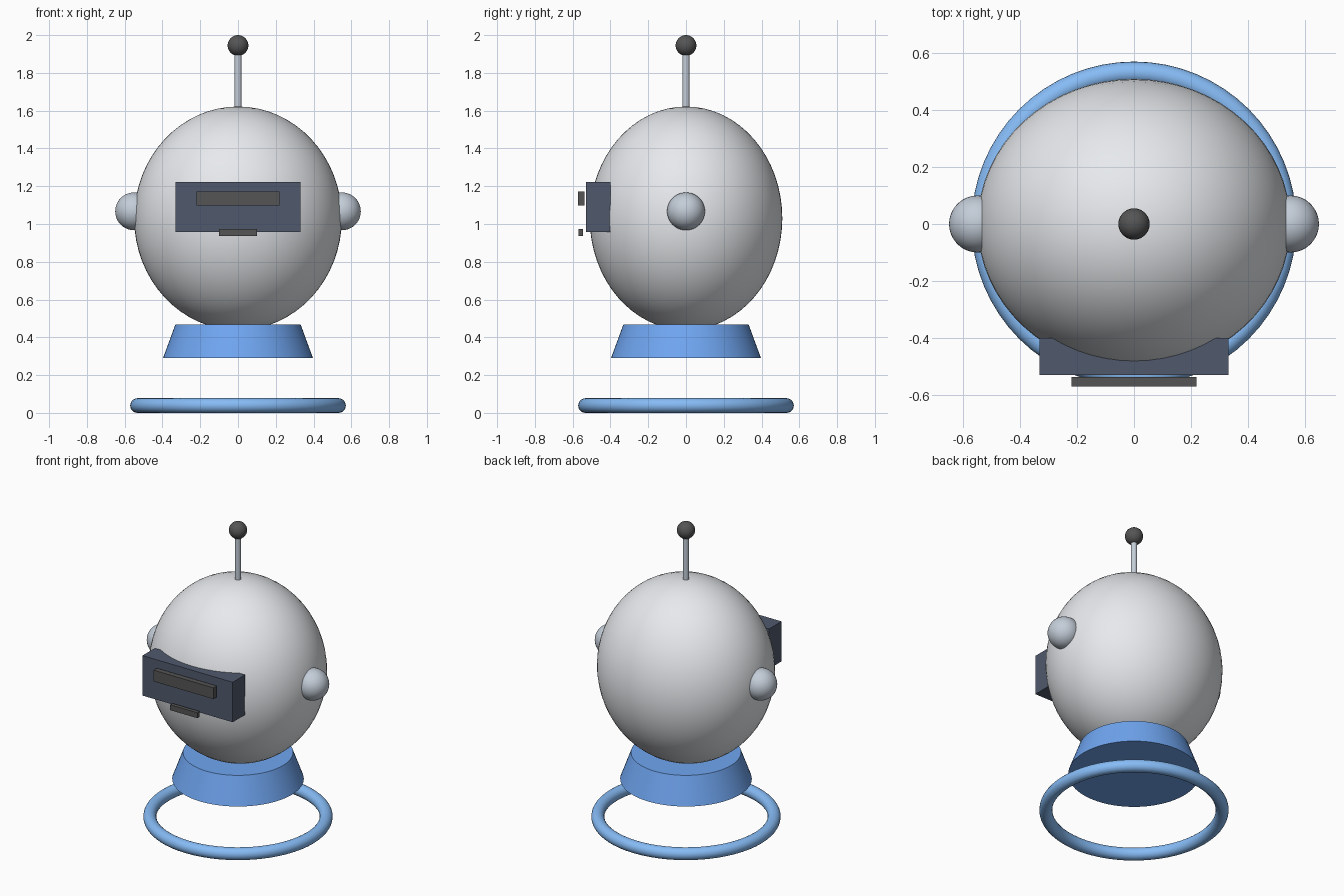
import bpy
from math import radians

if "Cube" in bpy.data.objects:
    bpy.data.objects.remove(bpy.data.objects["Cube"])


def material(name, rgb):
    m = bpy.data.materials.new(name)
    m.diffuse_color = (*rgb, 1)
    m.use_nodes = True
    m.node_tree.nodes["Principled BSDF"].inputs["Base Color"].default_value = m.diffuse_color
    return m


SHELL = material("shell", (0.80, 0.82, 0.85))
STEEL = material("steel", (0.55, 0.61, 0.69))
NAVY = material("navy", (0.08, 0.10, 0.15))
BLACK = material("black", (0.09, 0.09, 0.09))
BLUE = material("blue", (0.16, 0.38, 0.88))
RING_BLUE = material("ring_blue", (0.24, 0.50, 0.92))


def finish(name, mat, smooth=True):
    ob = bpy.context.object
    ob.name = name
    ob.data.materials.append(mat)
    bpy.ops.object.transform_apply(location=False, rotation=False, scale=True)
    if smooth:
        bpy.ops.object.shade_smooth_by_angle(angle=radians(35))
    return ob


def ball(name, loc, radii, mat, segments=48, rings=24):
    bpy.ops.mesh.primitive_uv_sphere_add(segments=segments, ring_count=rings, radius=1, location=loc)
    bpy.context.object.scale = radii
    return finish(name, mat)


def box(name, lo, hi, mat):
    bpy.ops.mesh.primitive_cube_add(size=1, location=[(a + b) / 2 for a, b in zip(lo, hi)])
    bpy.context.object.scale = [b - a for a, b in zip(lo, hi)]
    return finish(name, mat, smooth=False)


def frustum(name, r_low, r_high, z_low, z_high, mat, sides=64):
    bpy.ops.mesh.primitive_cone_add(vertices=sides, radius1=r_low, radius2=r_high,
                                    depth=z_high - z_low, location=(0, 0, (z_low + z_high) / 2))
    return finish(name, mat)


# Head and ears
ball("head", (0, 0, 1.03), (0.55, 0.51, 0.592), SHELL, 64, 32)
for side, x in (("left", -0.55), ("right", 0.55)):
    ball(f"{side}_ear", (x, 0, 1.067), (0.1, 0.1, 0.1), STEEL)

# Visor with floating eye slot and mouth slot
box("visor", (-0.332, -0.53, 0.957), (0.332, -0.40, 1.223), NAVY)
box("eye_slot", (-0.22, -0.572, 1.097), (0.22, -0.538, 1.172), BLACK)
box("mouth_slot", (-0.10, -0.57, 0.937), (0.10, -0.545, 0.973), BLACK)

# Antenna
frustum("antenna_rod", 0.019, 0.019, 1.58, 1.92, STEEL, 24)
ball("antenna_tip", (0, 0, 1.945), (0.055, 0.055, 0.055), BLACK, 32, 16)

# Neck collar and hovering ring below it
frustum("neck_collar", 0.397, 0.332, 0.29, 0.467, BLUE)
bpy.ops.mesh.primitive_torus_add(major_radius=0.532, minor_radius=0.039, major_segments=64,
                                 minor_segments=20, location=(0, 0, 0.039))
finish("base_ring", RING_BLUE)
